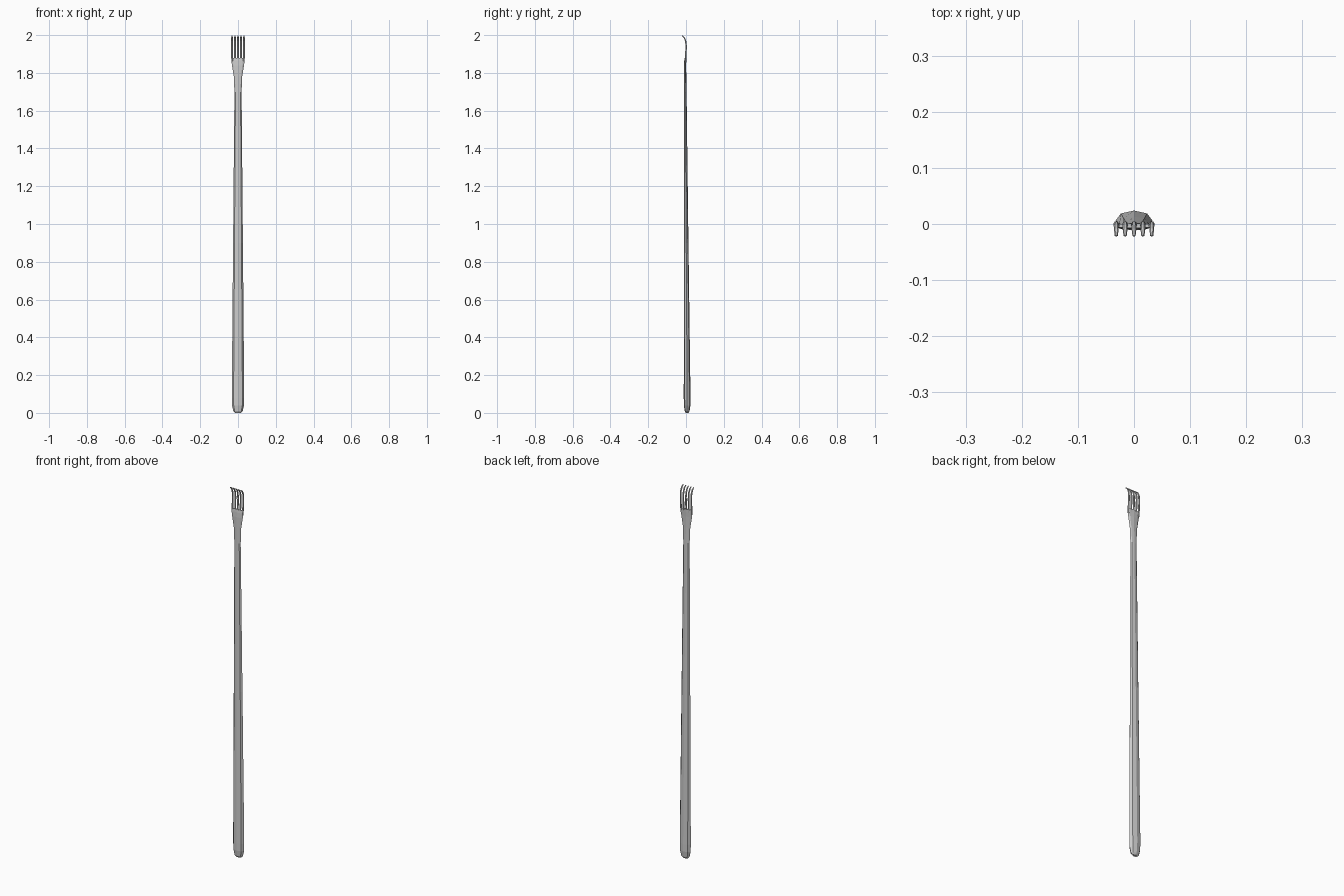
import bpy, bmesh, math
from mathutils import Vector


def loft(name, rings, sides, phase=0.0):
    """Skin closed elliptical rings: (centre x, y, z, half width, half depth, tilt)."""
    bm = bmesh.new()
    loops = []
    for cx, cy, z, rx, ry, tilt in rings:
        loop = []
        for i in range(sides):
            a = 2 * math.pi * i / sides + phase
            d = ry * math.sin(a)
            loop.append(bm.verts.new((cx + rx * math.cos(a),
                                      cy + d * math.cos(tilt), z + d * math.sin(tilt))))
        loops.append(loop)
    for a, b in zip(loops, loops[1:]):
        for i in range(sides):
            j = (i + 1) % sides
            bm.faces.new((a[i], a[j], b[j], b[i]))
    bm.faces.new(loops[0][::-1])
    bm.faces.new(loops[-1])
    bmesh.ops.recalc_face_normals(bm, faces=bm.faces)
    mesh = bpy.data.meshes.new(name)
    bm.to_mesh(mesh)
    bm.free()
    ob = bpy.data.objects.new(name, mesh)
    bpy.context.collection.objects.link(ob)
    return ob


# Tapered eight-sided handle with rounded butt, flaring into a thin palm
loft("handle", [
    (0, 0.006, 0.000, 0.014, 0.007, 0),
    (0, 0.006, 0.010, 0.025, 0.013, 0),
    (0, 0.006, 0.040, 0.032, 0.0175, 0),
    (0, 0.006, 0.080, 0.033, 0.0180, 0),
    (0, 0.001, 0.900, 0.026, 0.0120, 0),
    (0, -0.004, 1.700, 0.019, 0.0070, 0),
    (0, -0.005, 1.780, 0.022, 0.0065, 0),
    (0, -0.005, 1.840, 0.032, 0.0060, 0),
    (0, -0.004, 1.865, 0.035, 0.0055, 0),
    (0, -0.003, 1.880, 0.034, 0.0045, 0),
], 8)

# Five curved claws hooking toward the front
for n in range(5):
    x = (n - 2) * 0.0150
    s = (n - 2) * 0.0008
    loft(f"claw_{n + 1}", [
        (x, -0.004, 1.855, 0.0050, 0.0045, 0.00),
        (x + s, -0.001, 1.900, 0.0050, 0.0045, 0.00),
        (x + s, 0.001, 1.940, 0.0048, 0.0043, 0.10),
        (x + s, -0.002, 1.970, 0.0046, 0.0040, 0.45),
        (x + s, -0.010, 1.988, 0.0042, 0.0035, 0.85),
        (x + s, -0.021, 1.997, 0.0028, 0.0025, 1.15),
    ], 6)
